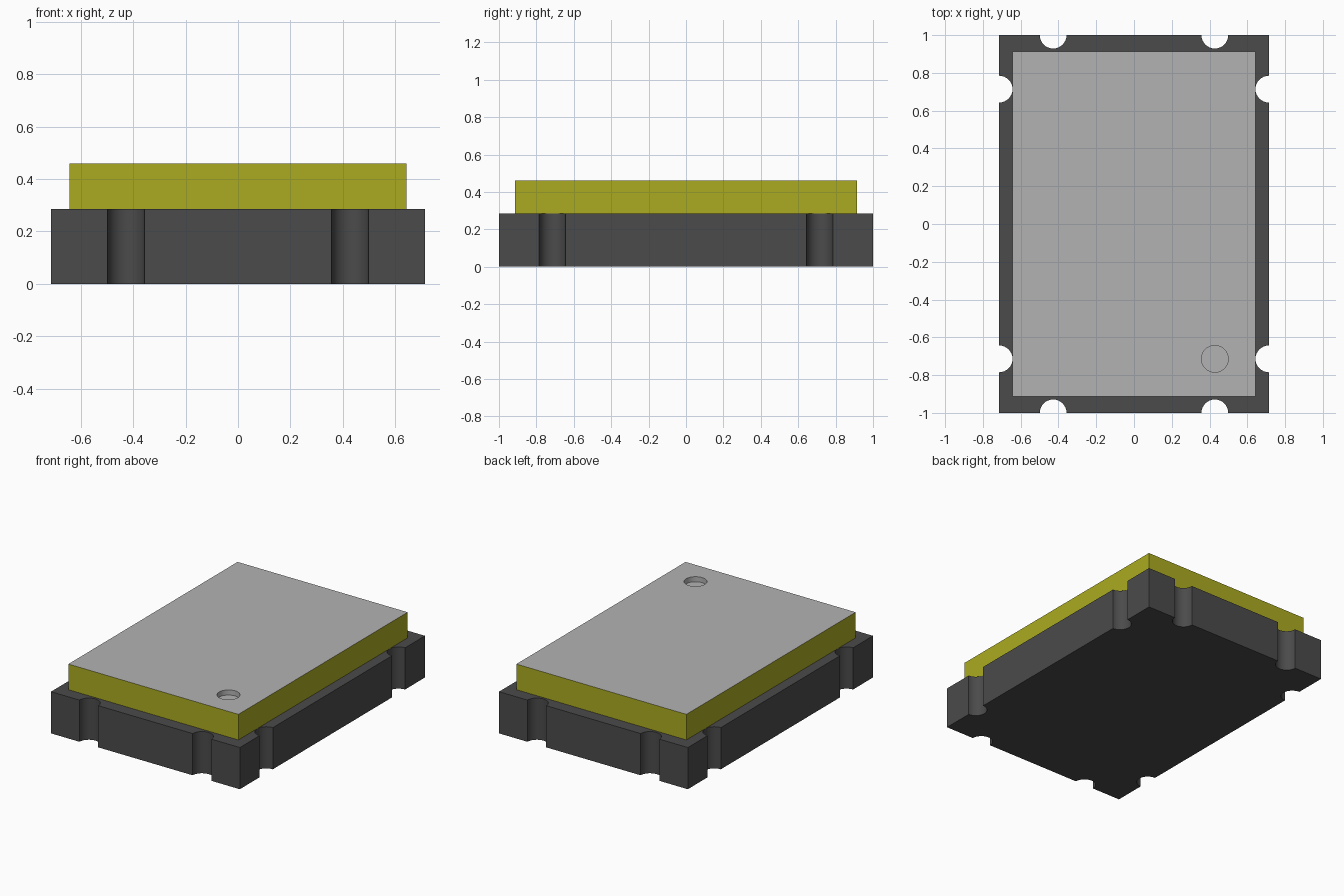
import bpy, bmesh
from math import sin, cos, pi, radians
from mathutils import Vector

HALF_X, HALF_Y = 0.714, 1.0
BASE_TOP, LID_TOP = 0.285, 0.46
LID_X, LID_Y = 0.643, 0.914
NOTCH_R = 0.071
NOTCH_X, NOTCH_Y = 0.428, 0.714
DOT, DOT_DEPTH = Vector((0.428, -0.714)), 0.035

cube = bpy.data.objects.get("Cube")
if cube:
    bpy.data.objects.remove(cube, do_unlink=True)


def material(name, colour):
    mat = bpy.data.materials.new(name)
    mat.use_nodes = True
    mat.diffuse_color = colour
    mat.node_tree.nodes["Principled BSDF"].inputs["Base Color"].default_value = colour
    return mat


charcoal = material("charcoal_ceramic", (0.07, 0.07, 0.07, 1))
yellow = material("yellow_metal", (0.41, 0.41, 0.016, 1))
grey = material("light_grey", (0.45, 0.45, 0.45, 1))


def prism(name, outline, z0, z1, mats):
    """Closed solid from a counter-clockwise outline."""
    bm = bmesh.new()
    face = bm.faces.new([bm.verts.new((p.x, p.y, z0)) for p in outline])
    top = bmesh.ops.extrude_face_region(bm, geom=[face], use_keep_orig=True)
    for v in top["geom"]:
        if isinstance(v, bmesh.types.BMVert):
            v.co.z = z1
    bmesh.ops.recalc_face_normals(bm, faces=bm.faces)
    mesh = bpy.data.meshes.new(name)
    bm.to_mesh(mesh)
    bm.free()
    for m in mats:
        mesh.materials.append(m)
    obj = bpy.data.objects.new(name, mesh)
    bpy.context.collection.objects.link(obj)
    return obj


def activate(obj):
    bpy.ops.object.select_all(action='DESELECT')
    obj.select_set(True)
    bpy.context.view_layer.objects.active = obj


def circle(centre, radius, steps=32):
    return [centre + radius * Vector((cos(2 * pi * i / steps), sin(2 * pi * i / steps)))
            for i in range(steps)]


def notched_side(mid, along, half, offset):
    """One side of the base: its corner, then two half-round notches."""
    inward = Vector((-along.y, along.x))
    points = [mid - along * half]
    for s in (-offset, offset):
        for i in range(17):
            a = pi * i / 16
            points.append(mid + along * (s - NOTCH_R * cos(a)) + inward * NOTCH_R * sin(a))
    return points


# Base with castellated edges
X, Y = Vector((1, 0)), Vector((0, 1))
outline = []
for s in (1, -1):
    outline += notched_side(-Y * HALF_Y * s, X * s, HALF_X, NOTCH_X)
    outline += notched_side(X * HALF_X * s, Y * s, HALF_Y, NOTCH_Y)
base = prism("base", outline, 0, BASE_TOP, [charcoal])

# Lid with a round marker recess
corners = [Vector((x * LID_X, y * LID_Y)) for x, y in ((-1, -1), (1, -1), (1, 1), (-1, 1))]
lid = prism("lid", corners, BASE_TOP, LID_TOP, [yellow, grey])
cutter = prism("recess_cutter", circle(DOT, NOTCH_R), LID_TOP - DOT_DEPTH, LID_TOP + 0.1, [])
cutter.hide_render = True
cut = lid.modifiers.new("recess", 'BOOLEAN')
cut.operation = 'DIFFERENCE'
cut.solver = 'EXACT'
cut.object = cutter
activate(lid)
bpy.ops.object.modifier_apply(modifier=cut.name)
bpy.data.objects.remove(cutter, do_unlink=True)

# Grey top and recess, yellow sides
for p in lid.data.polygons:
    in_recess = (p.center.xy - DOT).length < NOTCH_R * 1.1 and p.center.z > BASE_TOP + 0.01
    p.material_index = 1 if p.normal.z > 0.5 or in_recess else 0

for obj in (base, lid):
    activate(obj)
    bpy.ops.object.shade_smooth_by_angle(angle=radians(30))
